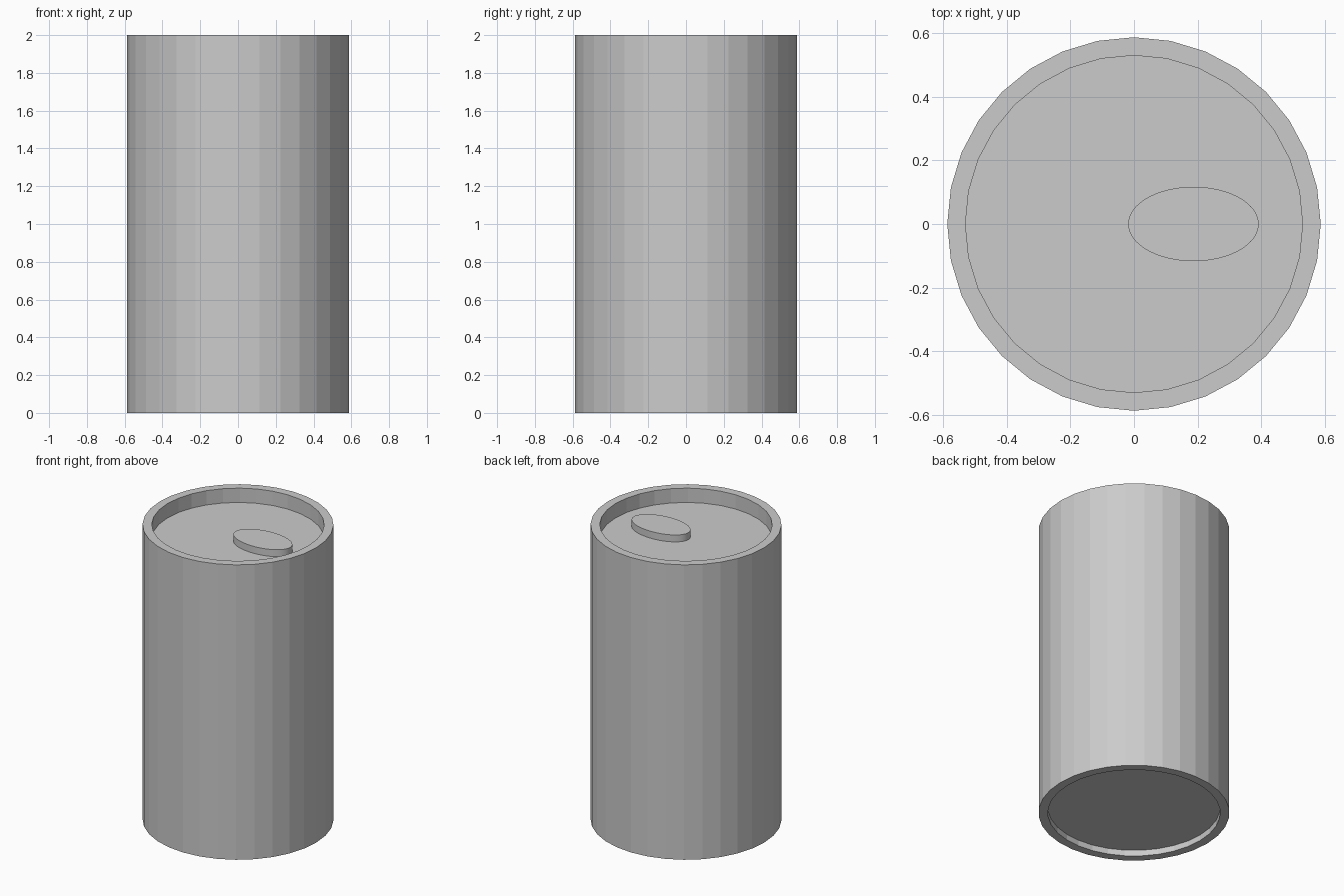
import bpy
import bmesh
from math import cos, sin, tau

if "Cube" in bpy.data.objects:
    bpy.data.objects.remove(bpy.data.objects["Cube"])


def new_object(name, bm):
    bmesh.ops.recalc_face_normals(bm, faces=bm.faces)
    mesh = bpy.data.meshes.new(name)
    bm.to_mesh(mesh)
    bm.free()
    obj = bpy.data.objects.new(name, mesh)
    bpy.context.collection.objects.link(obj)
    return obj


def stacked_rings(name, rings, sides, centre_x=0.0):
    """Join elliptical rings (rx, ry, z) and cap the first and last."""
    bm = bmesh.new()
    loops = [[bm.verts.new((centre_x + rx * cos(tau * i / sides),
                            ry * sin(tau * i / sides), z))
              for i in range(sides)] for rx, ry, z in rings]
    for a, b in zip(loops, loops[1:]):
        for i in range(sides):
            j = (i + 1) % sides
            bm.faces.new((a[i], a[j], b[j], b[i]))
    bm.faces.new(loops[0])
    bm.faces.new(loops[-1])
    return new_object(name, bm)


# Can body: recessed base, straight wall, flat rim, recessed lid
R, INNER = 0.587, 0.53
profile = [(INNER, 0.04), (INNER, 0.0), (R, 0.0),
           (R, 2.0), (INNER, 2.0), (INNER, 1.903)]
stacked_rings("can_body", [(r, r, z) for r, z in profile], 32)

# Oval pull tab resting on the lid
tab = stacked_rings("pull_tab", [(0.205, 0.117, 1.90), (0.205, 0.117, 1.95)],
                    64, centre_x=0.187)
bpy.context.view_layer.objects.active = tab
tab.select_set(True)
bpy.ops.object.shade_smooth_by_angle()
